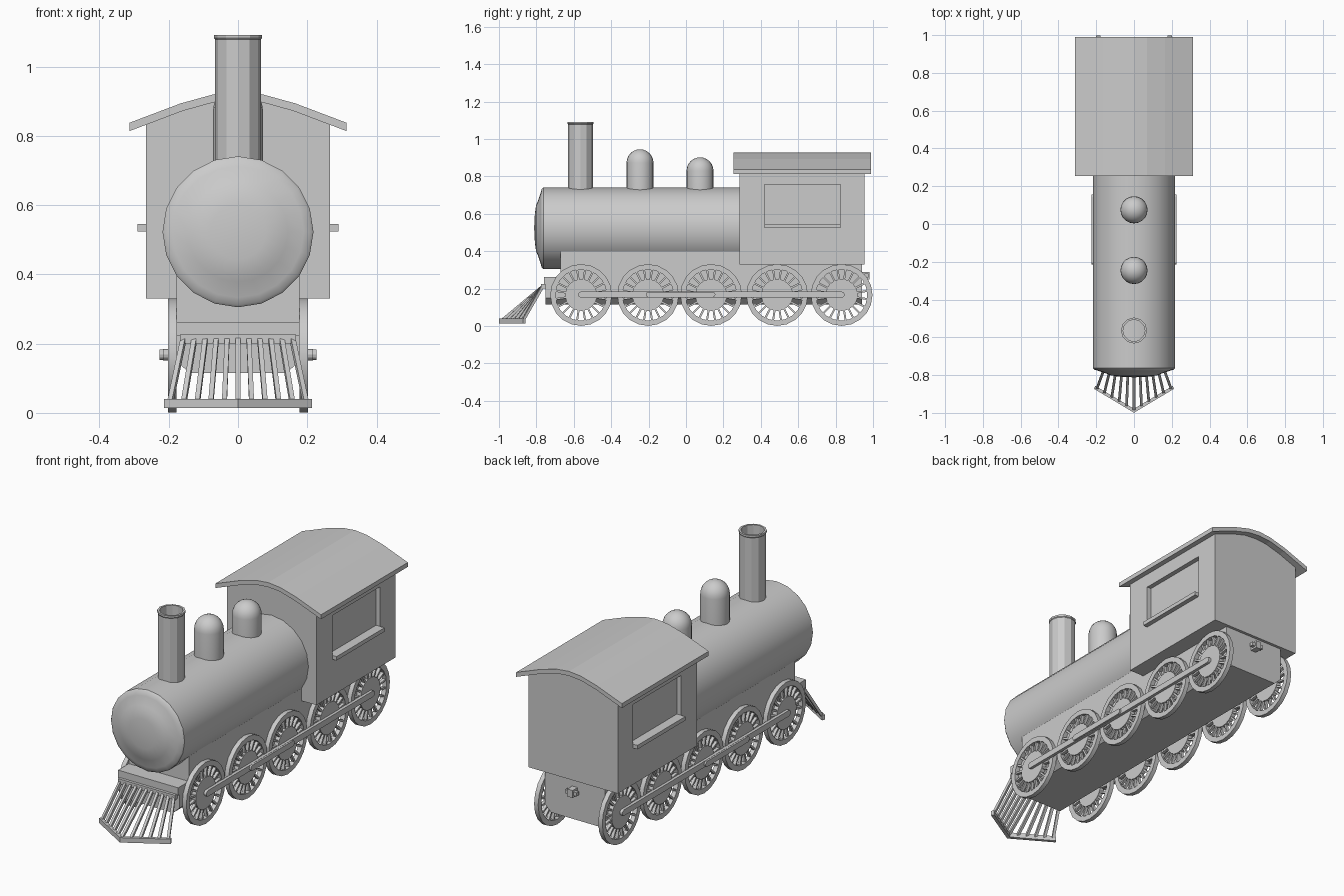
import bpy, bmesh, math
from mathutils import Vector, Matrix

if "Cube" in bpy.data.objects:
    bpy.data.objects.remove(bpy.data.objects["Cube"])


def finish(name, bm, smooth=None):
    bmesh.ops.recalc_face_normals(bm, faces=bm.faces)
    me = bpy.data.meshes.new(name)
    bm.to_mesh(me)
    bm.free()
    ob = bpy.data.objects.new(name, me)
    bpy.context.collection.objects.link(ob)
    if smooth:
        bpy.ops.object.select_all(action='DESELECT')
        ob.select_set(True)
        bpy.context.view_layer.objects.active = ob
        bpy.ops.object.shade_smooth_by_angle(angle=math.radians(smooth))
    return ob


def add_box(bm, x0, x1, y0, y1, z0, z1):
    m = Matrix.Translation(((x0 + x1) / 2, (y0 + y1) / 2, (z0 + z1) / 2))
    m = m @ Matrix.Diagonal((x1 - x0, y1 - y0, z1 - z0, 1))
    bmesh.ops.create_cube(bm, size=1, matrix=m)


def add_prism(bm, pts, lo, hi, axis='y'):
    """Extrude an (x, z) outline along y, or a (y, z) outline along x."""
    def pos(p, d):
        return (p[0], d, p[1]) if axis == 'y' else (d, p[0], p[1])
    a = [bm.verts.new(pos(p, lo)) for p in pts]
    b = [bm.verts.new(pos(p, hi)) for p in pts]
    bm.faces.new(a)
    bm.faces.new(b)
    for i in range(len(pts)):
        j = (i + 1) % len(pts)
        bm.faces.new((a[i], a[j], b[j], b[i]))


def add_lathe(bm, prof, n, closed=False, matrix=Matrix()):
    """Revolve (radius, height) points about local z."""
    rings = []
    for r, h in prof:
        if r == 0:
            rings.append([bm.verts.new(matrix @ Vector((0, 0, h)))] * n)
        else:
            rings.append([bm.verts.new(matrix @ Vector((r * math.sin(2 * math.pi * k / n),
                                                        r * math.cos(2 * math.pi * k / n), h)))
                          for k in range(n)])
    pairs = list(zip(rings, rings[1:] + rings[:1] if closed else rings[1:]))
    for a, b in pairs:
        for k in range(n):
            vs = list(dict.fromkeys((a[k], a[(k + 1) % n], b[(k + 1) % n], b[k])))
            bm.faces.new(vs)


def mirror_list(half):
    return half + [(-x, z) for x, z in reversed(half) if x != 0]


# Boiler with bulged front plate, revolved about y
bm = bmesh.new()
to_y = Matrix.Translation((0, 0, 0.523)) @ Matrix.Rotation(math.radians(-90), 4, 'X')
add_lathe(bm, [(0, 0.30), (0.218, 0.30), (0.218, -0.763), (0.211, -0.771), (0.19, -0.777),
               (0.145, -0.792), (0.125, -0.801), (0.08, -0.808), (0, -0.812)], 20, matrix=to_y)
finish("boiler", bm, 35)

# Hollow chimney with a thin lip
bm = bmesh.new()
add_lathe(bm, [(0.066, 0.70), (0.066, 1.078), (0.069, 1.082), (0.069, 1.092),
               (0.058, 1.092), (0.058, 0.70)], 12, True, Matrix.Translation((0, -0.564, 0)))
finish("chimney", bm, 20)

# Two round-topped domes
for name, y, top in (("front_dome", -0.246, 0.945), ("rear_dome", 0.075, 0.902)):
    bm = bmesh.new()
    r = 0.072
    arc = [(r * math.cos(a), top - r + r * math.sin(a))
           for a in (math.radians(15 * i) for i in range(6))]
    add_lathe(bm, [(r, 0.68)] + arc + [(0, top)], 20, matrix=Matrix.Translation((0, y, 0)))
    finish(name, bm, 40)

# Chassis with chamfered belly, plus the lower front end
bm = bmesh.new()
add_prism(bm, mirror_list([(0.14, 0.115), (0.178, 0.15), (0.178, 0.40)]), -0.67, 0.94)
add_prism(bm, mirror_list([(0.14, 0.115), (0.178, 0.15), (0.178, 0.225)]), -0.75, -0.67)
finish("chassis", bm)

# Front beam
bm = bmesh.new()
add_box(bm, -0.178, 0.178, -0.76, -0.665, 0.222, 0.263)
finish("front_beam", bm)

# Cab body with arched top
bm = bmesh.new()
add_prism(bm, mirror_list([(0.265, 0.33), (0.265, 0.845), (0.165, 0.882), (0.07, 0.908)]),
          0.285, 0.955)
cab = finish("cab", bm)

# Window recess cutter
bm = bmesh.new()
for s in (-1, 1):
    a, b = sorted((s * 0.24, s * 0.30))
    add_box(bm, a, b, 0.42, 0.825, 0.545, 0.758)
cutter = finish("window_cutter", bm)
mod = cab.modifiers.new("windows", 'BOOLEAN')
mod.operation = 'DIFFERENCE'
mod.solver = 'EXACT'
mod.object = cutter
cutter.hide_render = True
cutter.display_type = 'WIRE'

# Window sills
for s, side in ((1, "right"), (-1, "left")):
    bm = bmesh.new()
    a, b = sorted((s * 0.24, s * 0.29))
    add_box(bm, a, b, 0.42, 0.825, 0.524, 0.545)
    finish(side + "_window_sill", bm)

# Arched roof
top = mirror_list([(0.313, 0.838), (0.165, 0.894), (0.07, 0.92), (0, 0.927)])
under = mirror_list([(0.313, 0.814), (0.16, 0.872), (0.07, 0.897), (0, 0.903)])
bm = bmesh.new()
add_prism(bm, top + under[::-1], 0.255, 0.99)
finish("cab_roof", bm)

# Spoked wheels: rim, hub and spokes in one shared mesh
bm = bmesh.new()
to_x = Matrix.Rotation(math.radians(90), 4, 'Y')
w = 0.012
add_lathe(bm, [(0.165, -w), (0.165, w), (0.137, w), (0.137, -w)], 20, True, to_x)
add_lathe(bm, [(0, -w), (0.085, -w), (0.085, w), (0, w)], 20, matrix=to_x)
for k in range(20):
    before = set(bm.verts)
    add_box(bm, -0.008, 0.008, -0.005, 0.005, 0.08, 0.142)
    new = [v for v in bm.verts if v not in before]
    bmesh.ops.rotate(bm, verts=new, cent=(0, 0, 0),
                     matrix=Matrix.Rotation(2 * math.pi * (k + 0.5) / 20, 3, 'X'))
first = finish("wheel", bm, 25)
wheel_y = (-0.561, -0.203, 0.134, 0.487, 0.832)
for s, side in ((1, "right"), (-1, "left")):
    for i, y in enumerate(wheel_y):
        ob = bpy.data.objects.new(f"{side}_wheel_{i + 1}", first.data)
        ob.location = (s * 0.19, y, 0.166)
        bpy.context.collection.objects.link(ob)
bpy.data.objects.remove(first)


def slot(y0, y1, z, r):
    pts = []
    for c, start in ((y1, -90), (y0, 90)):
        for i in range(7):
            a = math.radians(start + 30 * i)
            pts.append((c + r * math.cos(a), z + r * math.sin(a)))
    return pts


# Coupling rods with a raised drive section
for s, side in ((1, "right"), (-1, "left")):
    bm = bmesh.new()
    a, b = sorted((s * 0.20, s * 0.217))
    add_prism(bm, slot(-0.561, 0.832, 0.168, 0.016), a, b, 'x')
    a, b = sorted((s * 0.215, s * 0.226))
    add_prism(bm, slot(-0.20, 0.142, 0.168, 0.015), a, b, 'x')
    finish(side + "_coupling_rod", bm)

# Cowcatcher: V-shaped foot, top rail and slanted bars
bm = bmesh.new()
outline = [(-0.213, -0.872), (0, -0.999), (0.213, -0.872),
           (0.205, -0.857), (0, -0.978), (-0.205, -0.857)]
lo = [bm.verts.new((x, y, 0.014)) for x, y in outline]
hi = [bm.verts.new((x, y, 0.04)) for x, y in outline]
bm.faces.new(lo)
bm.faces.new(hi)
for i in range(6):
    j = (i + 1) % 6
    bm.faces.new((lo[i], lo[j], hi[j], hi[i]))
add_box(bm, -0.168, 0.168, -0.775, -0.745, 0.2, 0.226)
for i in range(11):
    t = (i - 5) / 5
    p = Vector((0.196 * t, -0.986 + 0.115 * abs(t), 0.03))
    q = Vector((0.157 * t, -0.765, 0.215))
    m = Matrix.Translation((p + q) / 2) @ (q - p).to_track_quat('Z', 'X').to_matrix().to_4x4()
    bmesh.ops.create_cube(bm, size=1,
                          matrix=m @ Matrix.Diagonal((0.014, 0.014, (q - p).length, 1)))
finish("cowcatcher", bm)

# Rear coupler
bm = bmesh.new()
add_box(bm, -0.016, 0.016, 0.92, 0.982, 0.25, 0.29)
add_box(bm, -0.034, 0.034, 0.955, 0.975, 0.26, 0.28)
finish("rear_coupler", bm)
